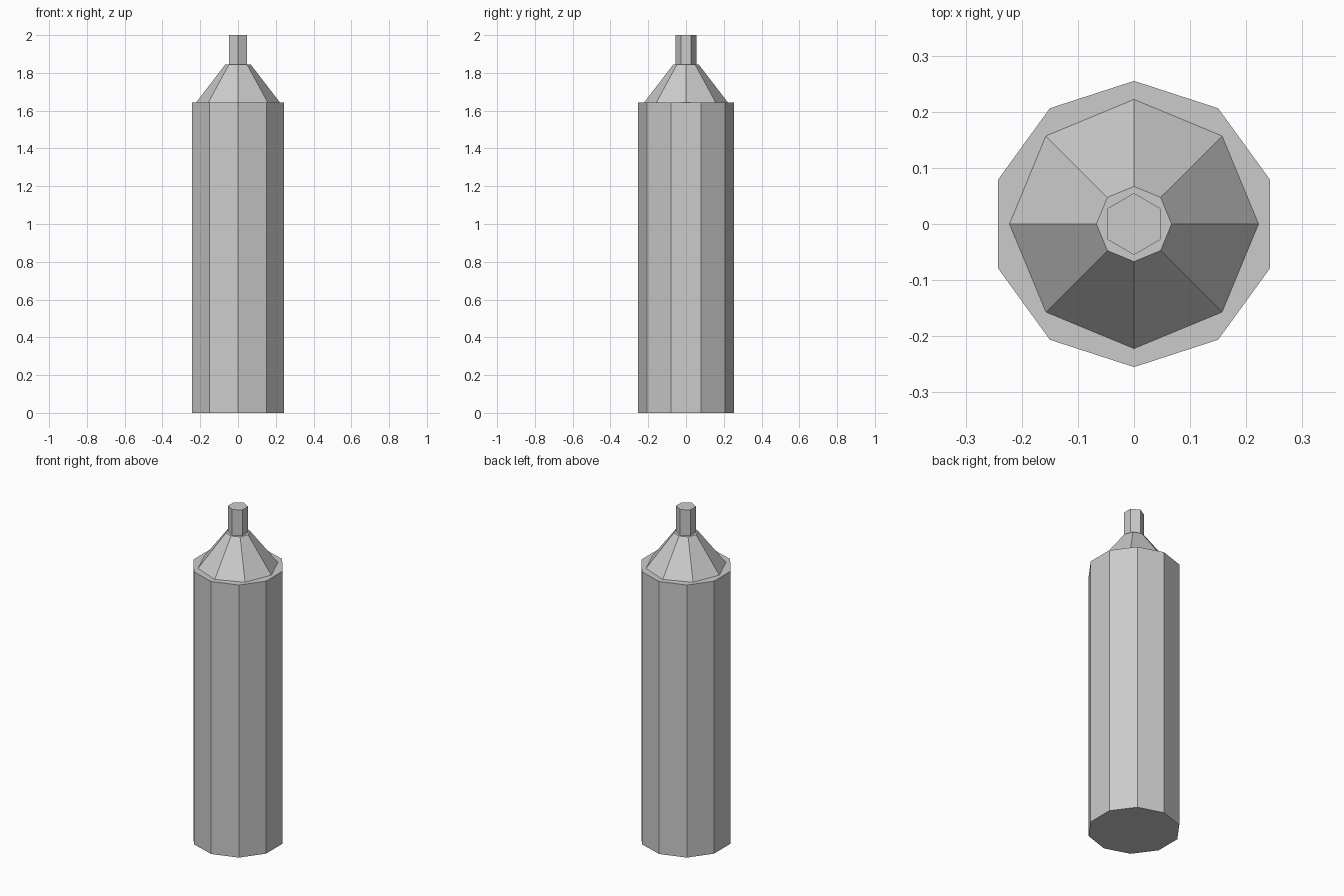
import bpy
import bmesh
from math import sin, cos, tau

cube = bpy.data.objects.get("Cube")
if cube:
    bpy.data.objects.remove(cube, do_unlink=True)

# One plain grey for the whole model
GREY = (0.6, 0.6, 0.6, 1.0)
grey = bpy.data.materials.new("plain grey")
grey.use_nodes = True
grey.diffuse_color = GREY
grey.node_tree.nodes["Principled BSDF"].inputs["Base Color"].default_value = GREY


def prism(name, sides, r_bottom, r_top, z_bottom, z_top):
    """Closed, flat-shaded prism or frustum with one corner pointing to +y."""
    bm = bmesh.new()

    def ring(r, z):
        return [bm.verts.new((-r * sin(tau * i / sides), r * cos(tau * i / sides), z))
                for i in range(sides)]

    low, high = ring(r_bottom, z_bottom), ring(r_top, z_top)
    bm.faces.new(low[::-1])
    bm.faces.new(high)
    for i in range(sides):
        j = (i + 1) % sides
        bm.faces.new((low[i], low[j], high[j], high[i]))
    mesh = bpy.data.meshes.new(name)
    bm.to_mesh(mesh)
    bm.free()
    mesh.materials.append(grey)
    obj = bpy.data.objects.new(name, mesh)
    bpy.context.collection.objects.link(obj)
    return obj


# Tall ten-sided body, eight-sided shoulder, six-sided nozzle
prism("body", 10, 0.255, 0.255, 0.0, 1.643)
prism("shoulder", 8, 0.222, 0.067, 1.643, 1.845)
prism("nozzle", 6, 0.055, 0.055, 1.845, 2.0)
